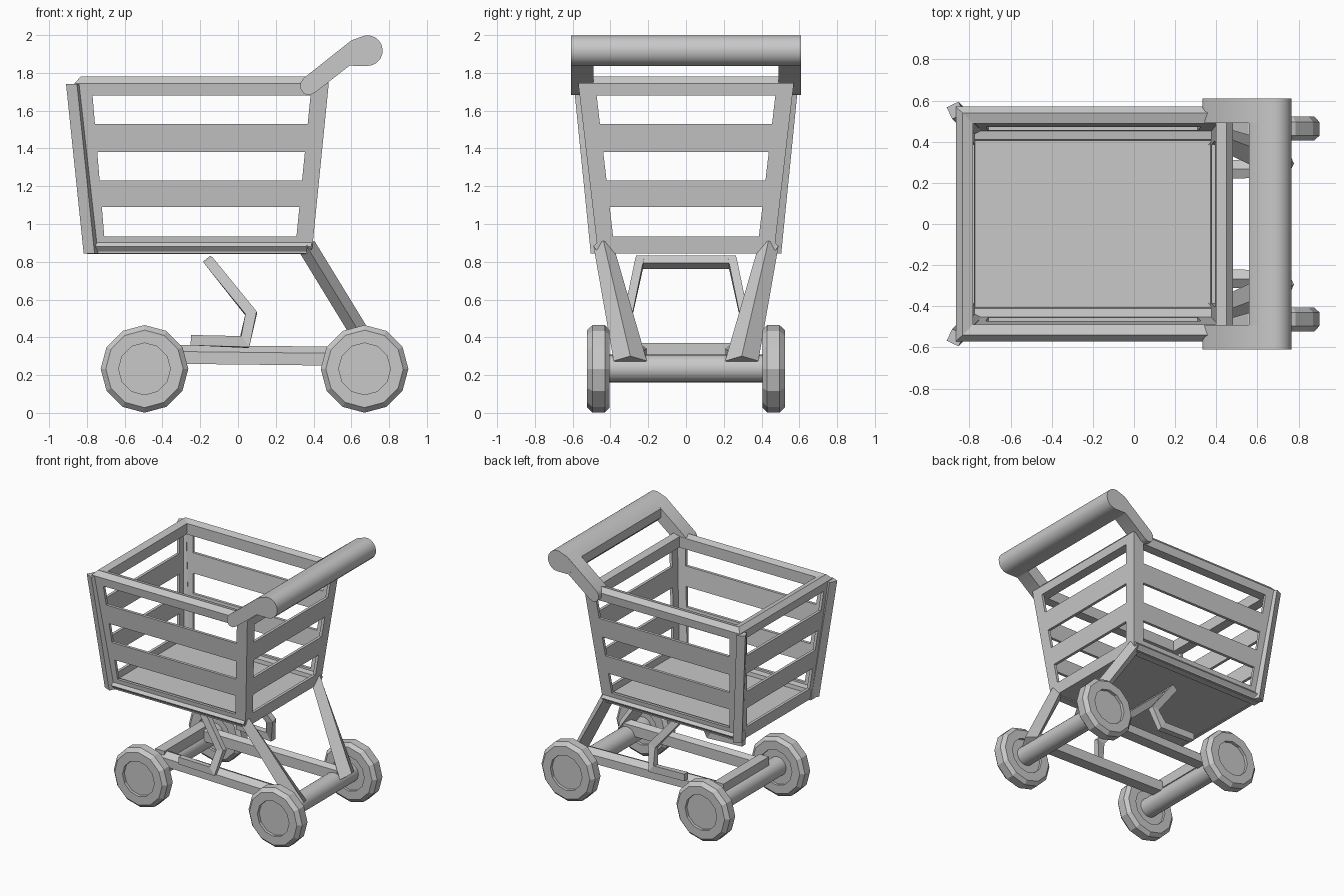
import bpy, math
from mathutils import Vector, Matrix

if "Cube" in bpy.data.objects:
    bpy.data.objects.remove(bpy.data.objects["Cube"])

grey = bpy.data.materials.new("light_grey")
grey.diffuse_color = (0.58, 0.58, 0.58, 1)
grey.use_nodes = True
grey.node_tree.nodes["Principled BSDF"].inputs["Base Color"].default_value = grey.diffuse_color


def make(name, verts, faces, smooth=False):
    me = bpy.data.meshes.new(name)
    me.from_pydata([tuple(v) for v in verts], [], faces)
    me.materials.append(grey)
    ob = bpy.data.objects.new(name, me)
    bpy.context.collection.objects.link(ob)
    bpy.ops.object.select_all(action='DESELECT')
    ob.select_set(True)
    bpy.context.view_layer.objects.active = ob
    bpy.ops.object.mode_set(mode='EDIT')
    bpy.ops.mesh.select_all(action='SELECT')
    bpy.ops.mesh.normals_make_consistent(inside=False)
    bpy.ops.object.mode_set(mode='OBJECT')
    if smooth:
        bpy.ops.object.shade_smooth_by_angle(angle=math.radians(40))
    return ob


def loft(name, rings, closed=False, smooth=False):
    """Skin equal-length rings of points; cap the ends unless closed."""
    n, m = len(rings[0]), len(rings)
    verts = [v for r in rings for v in r]
    faces = []
    for i in range(m if closed else m - 1):
        a, b = i * n, (i + 1) % m * n
        faces += [(a + j, a + (j + 1) % n, b + (j + 1) % n, b + j) for j in range(n)]
    if not closed:
        faces += [tuple(range(n)), tuple(range((m - 1) * n, m * n))]
    return make(name, verts, faces, smooth)


def extrude_y(name, prof, y0, y1, smooth=False):
    return loft(name, [[(x, y, z) for x, z in prof] for y in (y0, y1)], smooth=smooth)


def bar_path(name, pts, w, h, closed=False, side=Vector((0, 1, 0))):
    """Rectangular bar along a path, mitred at the bends."""
    pts = [Vector(p) for p in pts]
    rings = []
    for i, p in enumerate(pts):
        a = (p - pts[i - 1]).normalized() if i else None
        b = (pts[i + 1] - p).normalized() if i < len(pts) - 1 else None
        t = ((a or b) + (b or a)).normalized()
        k = 1 / max(0.5, t.dot(a or b))
        s = (side - t * side.dot(t)).normalized()
        u = t.cross(s) * k
        rings.append([p + s * w / 2 * i_ + u * h / 2 * j_
                      for i_, j_ in ((-1, -1), (1, -1), (1, 1), (-1, 1))])
    return loft(name, rings)


# ---- Basket: walls flare outward with height
def corner(sx, sy, z, dx=0.0, dy=0.0):
    t = (z - 0.84) / 0.9
    x = 0.39 + 0.09 * t - dx if sx > 0 else -0.79 - 0.075 * t + dx
    return (x, sy * (0.465 + 0.105 * t - dy), z)


CORNERS = ((-1, -1), (1, -1), (1, 1), (-1, 1))


def basket_ring(name, prof):
    """Rectangular hoop from a profile of (inset, height)."""
    return loft(name, [[corner(sx, sy, z, d, d) for d, z in prof]
                       for sx, sy in CORNERS], closed=True)


basket_ring("top_rail", [(0, 1.68), (0, 1.745), (0.035, 1.78), (0.085, 1.765), (0.075, 1.68)])
for name, z0, z1 in (("upper_slats", 1.38, 1.53), ("lower_slats", 1.09, 1.23),
                     ("base_slats", 0.845, 0.935)):
    basket_ring(name, [(0, z0), (0, z1), (0.022, z1), (0.022, z0)])

T, W = 0.022, 0.09
for sx, sy in CORNERS:
    # angle-section corner posts
    sec = ((0, 0), (W, 0), (W, T), (T, T), (T, W), (0, W))
    loft("corner_post", [[corner(sx, sy, z, a, b) for a, b in sec] for z in (0.86, 1.73)])

for s in (-1, 1):
    # turned guard strips on the nose corners
    ends = []
    for cx, cy, z in ((-0.775, 0.462, 0.845), (-0.868, 0.552, 1.74)):
        ring = []
        for k in range(4):
            a = math.radians(25 + 45 + 90 * k)
            ring.append((cx + 0.045 * math.cos(a), s * (cy + 0.045 * math.sin(a)), z))
        ends.append(ring)
    loft("corner_guard", ends)
    # heavy lower side rails
    prof = ((0.40, 0.84), (0.455, 0.84), (0.49, 0.88), (0.455, 0.922), (0.41, 0.915))
    loft("lower_side_rail", [[(x, s * y, z) for y, z in prof] for x in (-0.80, 0.39)])

loft("basket_floor", [[corner(sx, sy, z, 0.015, 0.03) for sx, sy in CORNERS]
                      for z in (0.85, 0.885)])

# ---- Handle: two arms and a thick grip
grip = [(0.56, 1.94), (0.60, 1.972)]
grip += [(0.686 + 0.08 * math.cos(a), 1.918 + 0.081 * math.sin(a))
         for a in [math.radians(100 - 19 * k) for k in range(11)]]
grip += [(0.59, 1.838), (0.56, 1.87)]
extrude_y("handle_grip", grip, -0.61, 0.61, smooth=True)
arm = [(0.345, 1.77), (0.60, 1.972), (0.67, 1.985), (0.72, 1.92), (0.67, 1.845),
       (0.59, 1.838), (0.41, 1.697), (0.38, 1.683), (0.35, 1.688), (0.332, 1.715),
       (0.332, 1.748)]
for s in (-1, 1):
    extrude_y("handle_arm", arm, s * 0.49, s * 0.609, smooth=True)

# ---- Undercarriage
for s in (-1, 1):
    # diamond-section legs that widen toward the axle
    nrm = Vector((0.85, 0, 0.52))
    yv = Vector((0, 1, 0))
    rings = []
    for c, wy, wn in (((0.362, 0.437, 0.885), 0.053, 0.05), ((0.735, 0.295, 0.275), 0.088, 0.05)):
        c = Vector((c[0], s * c[1], c[2]))
        rings.append([c + yv * wy, c + nrm * wn, c - yv * wy, c - nrm * wn])
    loft("leg", rings)

    # chassis side rails, tilted outward
    rings = []
    for x, y, z in ((-0.50, 0.25, 0.312), (0.70, 0.27, 0.298)):
        sec = ((0.045, -0.05), (0.045, 0.015), (0.0, 0.05), (-0.045, 0.03), (-0.045, -0.05))
        rings.append([(x, s * (y + a), z + b) for a, b in sec])
    loft("chassis_rail", rings)

bar_path("chassis_cross_bar", [(-0.48, -0.28, 0.33), (-0.48, 0.28, 0.33)],
         0.08, 0.08, side=Vector((1, 0, 0)))

# ---- Bent lower rack frame
for s in (-1, 1):
    bar_path("rack_side", [(-0.25, s * 0.355, 0.385), (0.035, s * 0.355, 0.375),
                           (0.07, s * 0.305, 0.525), (-0.155, s * 0.245, 0.805)], 0.045, 0.055)
bar_path("rack_top_bar", [(-0.15, -0.265, 0.797), (-0.15, 0.265, 0.797)],
         0.05, 0.05, side=Vector((0.78, 0, 0.62)))


# ---- Axles and wheels
def circle(cx, cz, r, y, n):
    return [(cx + r * math.sin(2 * math.pi * k / n), y, cz + r * math.cos(2 * math.pi * k / n))
            for k in range(n)]


for x in (-0.495, 0.67):
    loft("axle", [circle(x, 0.235, 0.073, y, 24) for y in (-0.45, 0.45)], smooth=True)
    for s in (-1, 1):
        prof = ((0.137, 0.425), (0.137, 0.405), (0.205, 0.405), (0.232, 0.43),
                (0.232, 0.495), (0.205, 0.523), (0.137, 0.523), (0.137, 0.50))
        loft("wheel", [circle(x, 0.233, r, s * y, 12) for r, y in prof])
